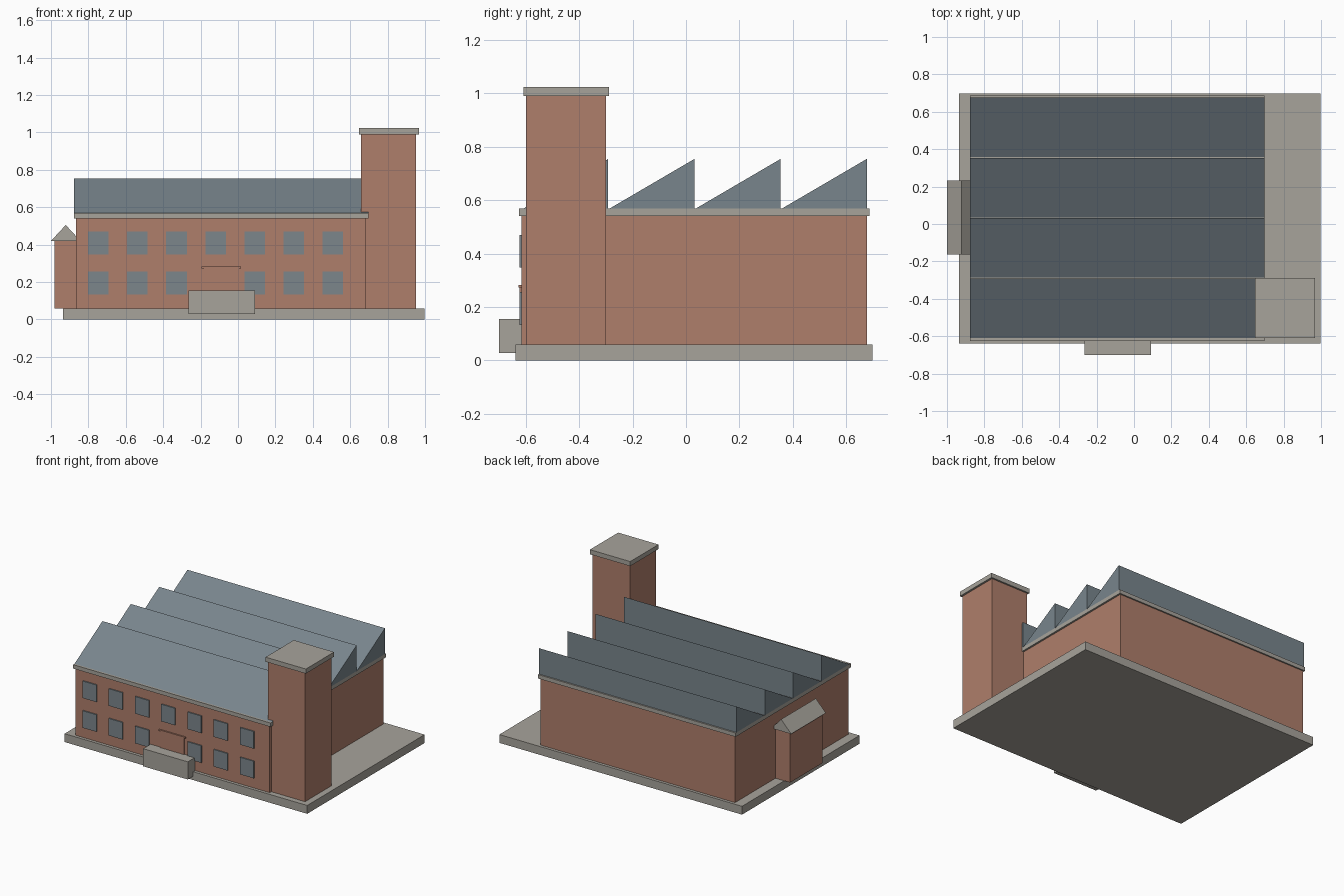
import bpy
import bmesh

cube = bpy.data.objects.get("Cube")
if cube:
    bpy.data.objects.remove(cube, do_unlink=True)


def material(name, rgb):
    mat = bpy.data.materials.new(name)
    mat.use_nodes = True
    mat.diffuse_color = (*rgb, 1)
    mat.node_tree.nodes["Principled BSDF"].inputs["Base Color"].default_value = (*rgb, 1)
    return mat


brick = material("brick", (0.43, 0.21, 0.147))
stone = material("pale stone", (0.39, 0.37, 0.33))
slate = material("blue slate", (0.19, 0.235, 0.265))
glass = material("window glass", (0.2, 0.24, 0.26))


def prism(name, profile, offset, mat):
    """Extrude a closed 3D profile along an offset vector."""
    bm = bmesh.new()
    face = bm.faces.new([bm.verts.new(p) for p in profile])
    ext = bmesh.ops.extrude_face_region(bm, geom=[face], use_keep_orig=True)
    moved = [v for v in ext["geom"] if isinstance(v, bmesh.types.BMVert)]
    bmesh.ops.translate(bm, verts=moved, vec=offset)
    bmesh.ops.recalc_face_normals(bm, faces=bm.faces)
    mesh = bpy.data.meshes.new(name)
    bm.to_mesh(mesh)
    bm.free()
    mesh.materials.append(mat)
    obj = bpy.data.objects.new(name, mesh)
    bpy.context.collection.objects.link(obj)
    return obj


def box(name, x, y, z, mat):
    """Box from (min, max) ranges."""
    base = [(x[0], y[0], z[0]), (x[1], y[0], z[0]), (x[1], y[1], z[0]), (x[0], y[1], z[0])]
    return prism(name, base, (0, 0, z[1] - z[0]), mat)


# Ground slab, hall and cornice
box("base_slab", (-0.935, 0.998), (-0.638, 0.698), (0, 0.06), stone)
box("hall_walls", (-0.865, 0.684), (-0.616, 0.677), (0.06, 0.54), brick)
box("hall_cornice", (-0.876, 0.697), (-0.625, 0.687), (0.54, 0.568), stone)

# Sawtooth roof: each tooth slopes up to a vertical back
for i in range(4):
    y = -0.609 + 0.3225 * i
    profile = [(-0.876, y, 0.568), (-0.876, y + 0.318, 0.568), (-0.876, y + 0.318, 0.754)]
    prism(f"roof_tooth_{i + 1}", profile, (1.573, 0, 0), slate)

# Corner tower
box("tower", (0.657, 0.953), (-0.598, -0.3), (0.06, 0.99), brick)
box("tower_cap", (0.646, 0.967), (-0.609, -0.288), (0.99, 1.023), stone)

# Side annex with gable roof
box("annex_walls", (-0.982, -0.86), (-0.148, 0.217), (0.06, 0.42), brick)
gable = [(-1.0, -0.163, 0.42), (-0.842, -0.163, 0.42), (-0.921, -0.163, 0.505)]
prism("annex_roof", gable, (0, 0.395, 0), stone)

# Entrance
box("door_surround", (-0.183, 0.005), (-0.623, -0.61), (0.06, 0.273), brick)
box("door_lintel", (-0.196, 0.016), (-0.626, -0.61), (0.273, 0.283), brick)
box("entrance_block", (-0.265, 0.09), (-0.7, -0.61), (0.028, 0.155), stone)

# Two rows of front windows; the door takes the middle of the lower row
for row, z in enumerate((0.133, 0.347)):
    for col in range(7):
        if row == 0 and col == 3:
            continue
        x = -0.747 + 0.209 * col
        box(f"window_{row + 1}_{col + 1}", (x - 0.055, x + 0.055), (-0.624, -0.615),
            (z, z + 0.123), glass)
